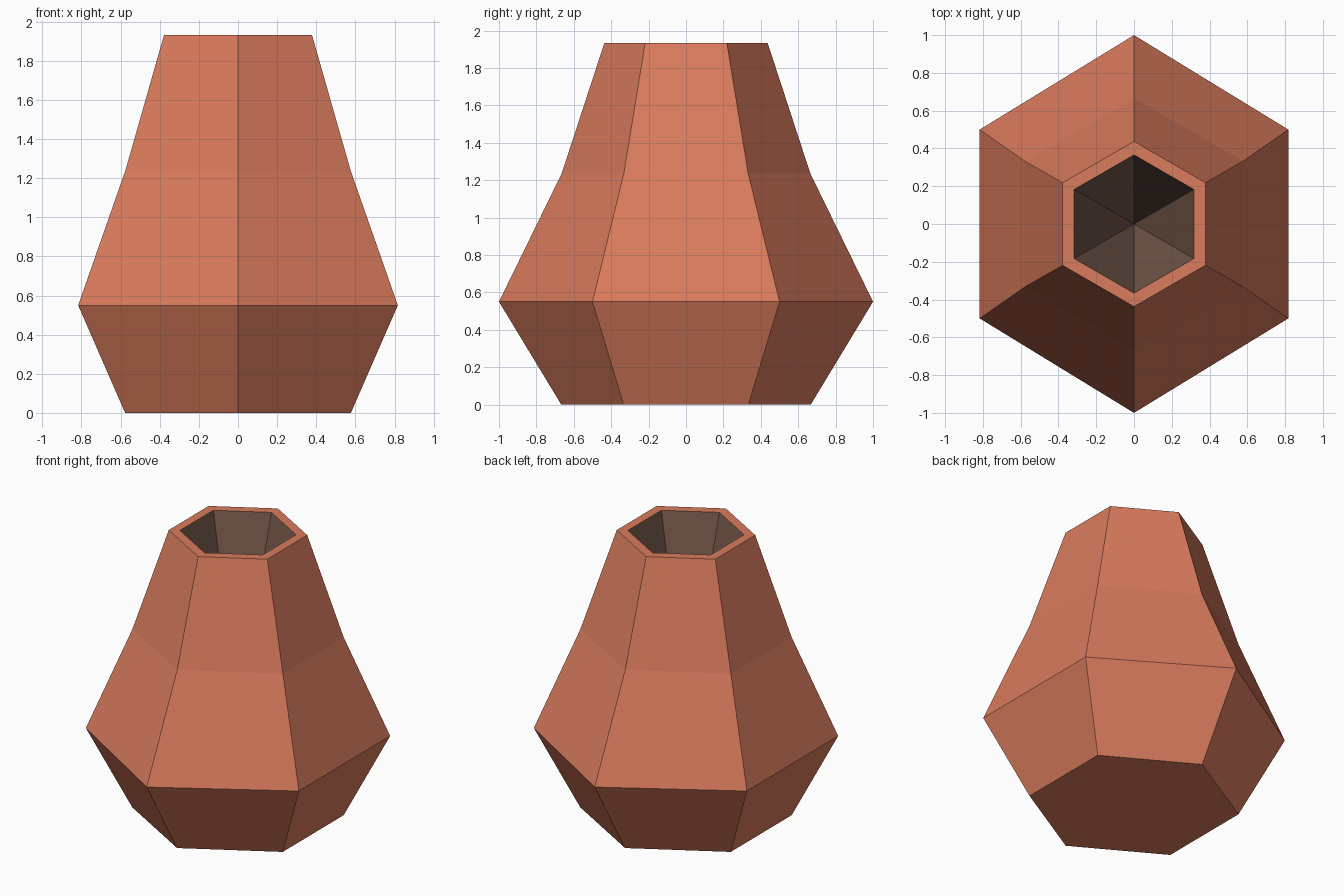
import bpy, bmesh

if "Cube" in bpy.data.objects:
    bpy.data.objects.remove(bpy.data.objects["Cube"])


def material(name, rgb):
    m = bpy.data.materials.new(name)
    m.diffuse_color = (*rgb, 1.0)
    m.use_nodes = True
    m.node_tree.nodes["Principled BSDF"].inputs["Base Color"].default_value = m.diffuse_color
    return m


def hexagon(bm, half_x, half_y, z):
    # six corners, with points on +y and -y
    h = half_y / 2
    pts = [(0, half_y), (-half_x, h), (-half_x, -h),
           (0, -half_y), (half_x, -h), (half_x, h)]
    return [bm.verts.new((x, y, z)) for x, y in pts]


bm = bmesh.new()

# Outer wall rings from foot to lip, then the inner lip: half x, half y, height
profile = [(0.577, 0.667, 0.0), (0.817, 1.0, 0.55), (0.577, 0.665, 1.235),
           (0.378, 0.437, 1.932), (0.317, 0.366, 1.932)]
rings = [hexagon(bm, *p) for p in profile]
for a, b in zip(rings, rings[1:]):
    for i in range(6):
        j = (i + 1) % 6
        bm.faces.new((a[i], a[j], b[j], b[i]))

# Foot
bm.faces.new(rings[0][::-1])

# Hollow inside, tapering to a point
tip = bm.verts.new((0, 0, 0.65))
for i in range(6):
    f = bm.faces.new((rings[-1][i], rings[-1][(i + 1) % 6], tip))
    f.material_index = 1

bmesh.ops.recalc_face_normals(bm, faces=bm.faces)
mesh = bpy.data.meshes.new("vase")
bm.to_mesh(mesh)
bm.free()
mesh.materials.append(material("terracotta", (0.70, 0.20, 0.11)))
mesh.materials.append(material("dark brown inside", (0.18, 0.10, 0.07)))
vase = bpy.data.objects.new("vase", mesh)
bpy.context.collection.objects.link(vase)
